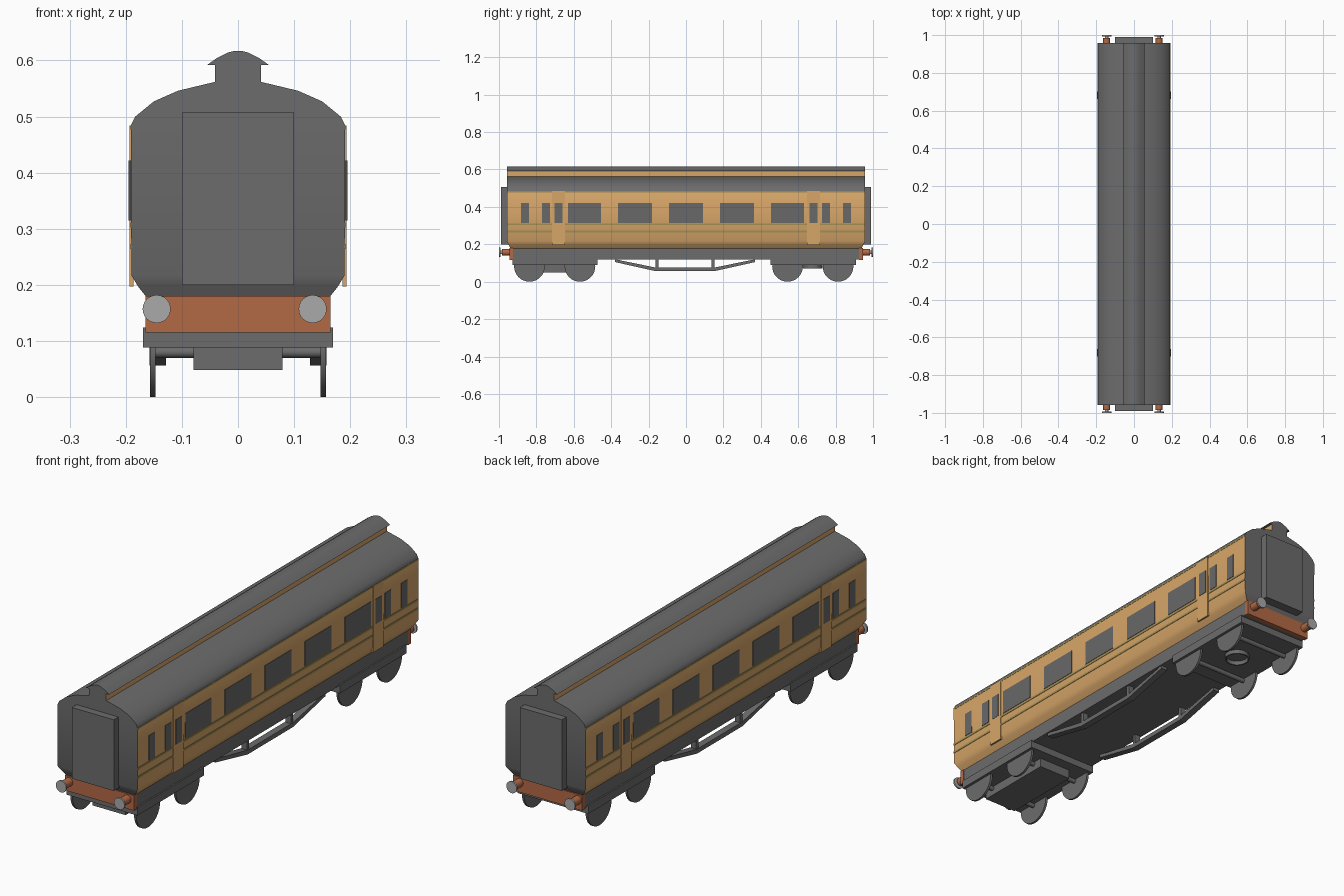
import bpy, bmesh, math
from mathutils import Matrix

if "Cube" in bpy.data.objects:
    bpy.data.objects.remove(bpy.data.objects["Cube"])


def mat(name, r, g, b):
    m = bpy.data.materials.new(name)
    m.diffuse_color = (r, g, b, 1)
    m.use_nodes = True
    m.node_tree.nodes["Principled BSDF"].inputs["Base Color"].default_value = m.diffuse_color
    return m


GREY = mat("dark grey", 0.15, 0.15, 0.15)
GLASS = mat("window grey", 0.14, 0.14, 0.14)
TAN = mat("tan paint", 0.68, 0.38, 0.14)
RED = mat("rust red", 0.45, 0.14, 0.06)
STEEL = mat("light steel", 0.40, 0.40, 0.40)
GOLD = mat("olive line", 0.36, 0.27, 0.09)


def finish(name, bm, mats, smooth=None):
    bmesh.ops.recalc_face_normals(bm, faces=bm.faces)
    me = bpy.data.meshes.new(name)
    bm.to_mesh(me)
    bm.free()
    ob = bpy.data.objects.new(name, me)
    bpy.context.collection.objects.link(ob)
    for m in mats:
        me.materials.append(m)
    if smooth:
        bpy.ops.object.select_all(action='DESELECT')
        ob.select_set(True)
        bpy.context.view_layer.objects.active = ob
        bpy.ops.object.shade_smooth_by_angle(angle=math.radians(smooth))
    return ob


def box(name, x0, x1, y0, y1, z0, z1, m):
    bm = bmesh.new()
    bmesh.ops.create_cube(bm, size=1)
    for v in bm.verts:
        v.co = ((x0 + x1) / 2 + v.co.x * (x1 - x0),
                (y0 + y1) / 2 + v.co.y * (y1 - y0),
                (z0 + z1) / 2 + v.co.z * (z1 - z0))
    return finish(name, bm, [m])


def rod(name, axis, c, r1, r2, depth, m, n=24):
    bm = bmesh.new()
    rot = {'x': Matrix.Rotation(math.pi / 2, 4, 'Y'),
           'y': Matrix.Rotation(math.pi / 2, 4, 'X'), 'z': Matrix()}[axis]
    bmesh.ops.create_cone(bm, cap_ends=True, segments=n, radius1=r1, radius2=r2,
                          depth=depth, matrix=Matrix.Translation(c) @ rot)
    return finish(name, bm, [m], 35)


def prism(name, half, ends, mats, rule=None, smooth=None):
    """Symmetric cross-section (x, z) lofted along y; ends gives half length at z."""
    pts = half + [(-x, z) for x, z in reversed(half) if x > 0]
    bm = bmesh.new()
    a = [bm.verts.new((x, -ends(z), z)) for x, z in pts]
    b = [bm.verts.new((x, ends(z), z)) for x, z in pts]
    n = len(pts)
    for i in range(n):
        j = (i + 1) % n
        bm.faces.new((a[i], a[j], b[j], b[i]))
    # end walls are strips between mirrored points
    for ring in (a, b):
        for i in range(n // 2):
            q = []
            for v in (ring[i], ring[i + 1], ring[n - 2 - i], ring[n - 1 - i]):
                if v not in q:
                    q.append(v)
            if len(q) > 2 and not bm.faces.get(q):
                bm.faces.new(q)
    bmesh.ops.recalc_face_normals(bm, faces=bm.faces)
    if rule:
        for f in bm.faces:
            f.material_index = rule(f)
    return finish(name, bm, mats, smooth)


# Body shell: tan sides, grey roof and ends, tucked in at the bottom
body = [(0.163, 0.178), (0.178, 0.197), (0.19, 0.217), (0.191, 0.484), (0.183, 0.5),
        (0.15, 0.527), (0.107, 0.546), (0.04, 0.562)]
prism("coach_body", body, lambda z: 0.958 - max(0, 0.217 - z) * 0.5, [GREY, TAN],
      lambda f: int(abs(f.normal.x) > 0.5 and f.calc_center_median().z < 0.485), 35)

# Raised roof lantern with tan sides
deck = [(0.041, 0.55), (0.041, 0.592), (0.055, 0.592), (0.038, 0.604), (0.018, 0.614),
        (0.006, 0.617)]
prism("raised_roof", deck, lambda z: 0.958, [GREY, TAN],
      lambda f: int(abs(f.normal.x) > 0.95), 30)

# Underframe
box("underframe", -0.163, 0.163, -0.93, 0.93, 0.118, 0.18, GREY)

# Ends: gangway, buffer beam, buffers
for s, end in ((-1, "front"), (1, "back")):
    box(end + "_gangway", -0.1, 0.1, *sorted((s * 0.94, s * 0.99)), 0.2, 0.507, GREY)
    box(end + "_buffer_beam", -0.165, 0.165, *sorted((s * 0.925, s * 0.945)),
        0.115, 0.18, RED)
    for x in (-0.145, 0.133):
        rod(end + "_buffer_housing", 'y', (x, s * 0.96, 0.157), 0.018, 0.018, 0.05, RED, 16)
        rod(end + "_buffer_stem", 'y', (x, s * 0.987, 0.157), 0.009, 0.009, 0.015, STEEL, 12)
        rod(end + "_buffer_head", 'y', (x, s * 0.9965, 0.157), 0.025, 0.025, 0.007, STEEL)

# Sides: windows, doors, lining and truss
WINDOWS = [(0.84, 0.882), (0.727, 0.77), (0.454, 0.632), (0.182, 0.364)]
spans = [(-0.09, 0.09)] + WINDOWS + [(-b, -a) for a, b in WINDOWS]
for s, side in ((-1, "left"), (1, "right")):
    def plate(name, y0, y1, z0, z1, out, m):
        x0, x1 = sorted((s * 0.186, s * out))
        box(side + name, x0, x1, y0, y1, z0, z1, m)

    for y0, y1 in spans:
        plate("_window", y0, y1, 0.315, 0.422, 0.1925, GLASS)
    for z0, z1 in ((0.302, 0.311), (0.264, 0.273), (0.477, 0.484)):
        plate("_lining", -0.957, 0.957, z0, z1, 0.192, GOLD)
    for d in (-0.6815, 0.6815):
        plate("_door", d - 0.034, d + 0.034, 0.197, 0.484, 0.1935, TAN)
        plate("_door_window", d - 0.021, d + 0.021, 0.315, 0.422, 0.195, GLASS)

    # Truss rod as a bent bar, plus two posts
    bm = bmesh.new()
    line = [(-0.38, 0.12, 0.105), (-0.16, 0.075, 0.056), (0.15, 0.075, 0.056),
            (0.37, 0.12, 0.105)]
    rings = [[bm.verts.new((s * x, y, z)) for x, z in
              ((0.128, lo), (0.158, lo), (0.158, hi), (0.128, hi))] for y, hi, lo in line]
    for p, q in zip(rings, rings[1:]):
        for i in range(4):
            bm.faces.new((p[i], p[i - 1], q[i - 1], q[i]))
    bm.faces.new(rings[0])
    bm.faces.new(rings[-1])
    finish(side + "_truss", bm, [GREY])
    for y in (-0.155, 0.145):
        x0, x1 = sorted((s * 0.13, s * 0.156))
        box(side + "_truss_post", x0, x1, y - 0.008, y + 0.008, 0.065, 0.12, GREY)

# Bogies
for yc, name in ((-0.702, "front"), (0.678, "back")):
    box(name + "_bogie_frame", -0.169, 0.169, yc - 0.225, yc + 0.23, 0.088, 0.124, GREY)
    for dy in (-0.135, 0.135):
        rod(name + "_axle", 'x', (0, yc + dy, 0.08), 0.01, 0.01, 0.3, GREY, 12)
        for x in (-0.152, 0.152):
            rod(name + "_wheel", 'x', (x, yc + dy, 0.082), 0.082, 0.082, 0.01, GREY, 32)
box("front_equipment_box", -0.079, 0.079, -0.88, -0.52, 0.048, 0.09, GREY)

# Pivot ring under the back bogie
bpy.ops.mesh.primitive_cylinder_add(vertices=24, radius=0.052, depth=0.02,
                                    end_fill_type='NOTHING', location=(0, 0.678, 0.08))
ring = bpy.context.object
ring.name = "back_pivot_ring"
ring.data.materials.append(GREY)
mod = ring.modifiers.new("wall", 'SOLIDIFY')
mod.thickness = 0.006
